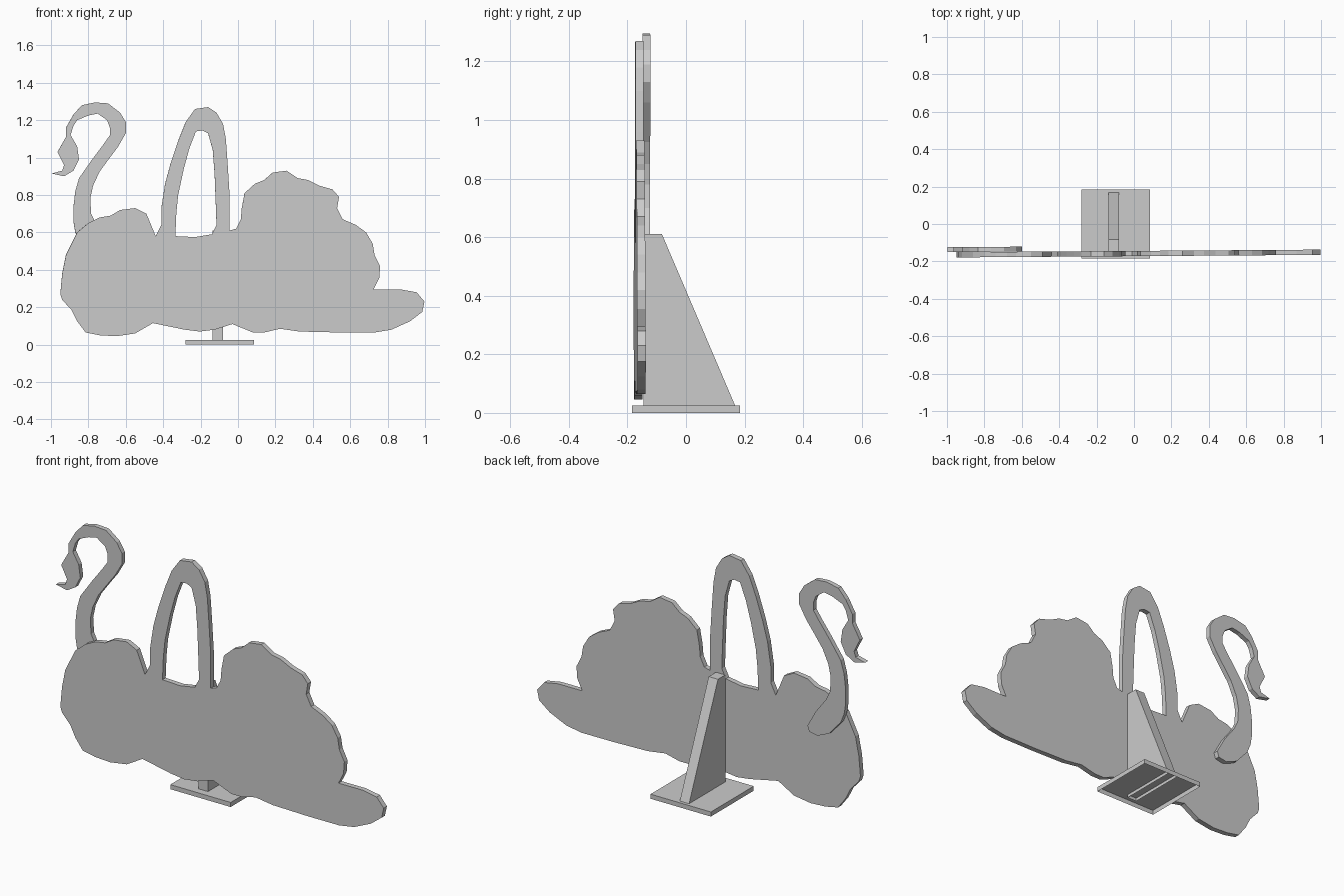
import bpy, bmesh, math

if "Cube" in bpy.data.objects:
    bpy.data.objects.remove(bpy.data.objects["Cube"])

grey = bpy.data.materials.new("plain_grey")
grey.diffuse_color = (0.6, 0.6, 0.6, 1)
grey.use_nodes = True
grey.node_tree.nodes["Principled BSDF"].inputs["Base Color"].default_value = grey.diffuse_color


def cutout(name, loops, y, thickness):
    """Flat board cut from closed outlines (hundredths of a unit, x and z); inner loops become holes."""
    cu = bpy.data.curves.new(name, 'CURVE')
    cu.dimensions = '2D'
    cu.fill_mode = 'BOTH'
    cu.extrude = thickness / 2
    for pts in loops:
        sp = cu.splines.new('POLY')
        sp.points.add(len(pts) - 1)
        for p, (x, z) in zip(sp.points, pts):
            p.co = (x / 100, z / 100, 0, 1)
        sp.use_cyclic_u = True
    ob = bpy.data.objects.new(name, cu)
    bpy.context.collection.objects.link(ob)
    ob.location.y = y
    ob.rotation_euler = (math.pi / 2, 0, 0.007)  # boards are turned very slightly
    bpy.ops.object.select_all(action='DESELECT')
    ob.select_set(True)
    bpy.context.view_layer.objects.active = ob
    bpy.ops.object.convert(target='MESH')
    ob = bpy.context.object
    ob.data.materials.clear()
    ob.data.materials.append(grey)
    bm = bmesh.new()
    bm.from_mesh(ob.data)
    bmesh.ops.remove_doubles(bm, verts=bm.verts, dist=1e-5)
    bmesh.ops.recalc_face_normals(bm, faces=bm.faces)
    for f in bm.faces:
        f.smooth = False
    bm.to_mesh(ob.data)
    bm.free()
    return ob


def open_prism(name, profile, x0, x1):
    """Side profile (y, z) swept along x, left open underneath (first-to-last edge)."""
    bm = bmesh.new()
    a = [bm.verts.new((x0, y, z)) for y, z in profile]
    b = [bm.verts.new((x1, y, z)) for y, z in profile]
    bm.faces.new(a)
    bm.faces.new(b[::-1])
    for i in range(len(profile) - 1):
        bm.faces.new((a[i], b[i], b[i + 1], a[i + 1]))
    bmesh.ops.recalc_face_normals(bm, faces=bm.faces)
    # the roof must face up
    bm.faces.ensure_lookup_table()
    if max(bm.faces, key=lambda f: f.calc_center_median().z).normal.z < 0:
        bmesh.ops.reverse_faces(bm, faces=bm.faces)
    me = bpy.data.meshes.new(name)
    bm.to_mesh(me)
    bm.free()
    me.materials.append(grey)
    ob = bpy.data.objects.new(name, me)
    bpy.context.collection.objects.link(ob)
    return ob


# Body board: breast, basket handle, feathered wing, tail, underside
body = [
    (-95, 27), (-94, 38), (-92, 48), (-86, 60), (-80, 65), (-74, 68), (-68, 69),
    (-63, 72), (-55, 73), (-49, 70), (-44, 58),
    (-41, 64), (-41, 73), (-39, 86), (-36, 97), (-32, 109), (-28, 119), (-23, 126),
    (-16, 127), (-11.5, 124), (-8, 118), (-6.5, 110), (-5.5, 96), (-4.5, 80), (-4.5, 61),
    (-1, 62), (1.5, 67), (2, 73), (3.5, 81), (9, 86), (14, 88), (18.5, 92), (26, 93),
    (32, 89), (37.5, 88), (43.5, 85), (50.5, 83), (54, 79), (53, 73), (56, 67),
    (63, 64), (68.5, 60), (72, 54), (73, 48), (76, 42), (75.5, 35.5), (72.5, 29.5),
    (87, 29.5), (95.5, 28), (99.7, 23), (98.5, 17.5), (92, 12.5), (82, 8), (73, 6.5),
    (54, 6.5), (33, 7), (22.5, 8.5), (14, 6.5), (8, 6.5), (-3, 11), (-12.5, 8),
    (-20.5, 7), (-28.5, 8), (-45.5, 11.5), (-55, 6), (-65, 4.5), (-74, 5),
    (-81.5, 6.5), (-86, 12.5), (-89, 18.5), (-94, 24)]

# Opening under the handle
handle_hole = [
    (-33.5, 58), (-33, 70), (-32, 80), (-29, 94), (-26, 105), (-22.5, 114), (-19, 114.5),
    (-16, 113), (-13.5, 104), (-12.5, 91), (-12, 78), (-11.5, 64), (-14, 59), (-23, 57.5)]

# Neck and head board: inner curve, beak, crown, outer curve, tab behind the body
neck = [
    (-88, 66), (-88, 73.5), (-87, 82), (-85, 89), (-78, 99), (-72, 107), (-68.5, 112),
    (-68.5, 116), (-70, 120), (-75, 123.5), (-80, 122.5), (-86, 120), (-88, 117),
    (-89.5, 112), (-86, 106), (-85, 99), (-88, 93), (-93, 90), (-99.7, 91.5), (-94, 93),
    (-93, 96), (-96.5, 103), (-94, 107.5), (-92, 111), (-92, 116), (-88, 123),
    (-83.5, 128), (-76.5, 129.5), (-69.5, 129), (-63, 124), (-60, 119), (-60, 113),
    (-64, 106), (-68.5, 100), (-74, 92.5), (-77.5, 85), (-79, 78), (-78.5, 70),
    (-76, 65), (-70, 57), (-65, 48), (-66, 45), (-71, 44), (-78, 47), (-85, 55), (-87, 60)]

cutout("body_board", [body, handle_hole], -0.158, 0.028)
cutout("neck_board", [neck], -0.130, 0.026)

# Stand: hollow foot plate and sloping brace behind the body
open_prism("foot_plate", [(-0.185, 0), (-0.185, 0.025), (0.185, 0.025), (0.185, 0)], -0.28, 0.085)
open_prism("brace", [(-0.145, 0.008), (-0.145, 0.61), (-0.082, 0.61), (0.175, 0.008)], -0.136, -0.08)
